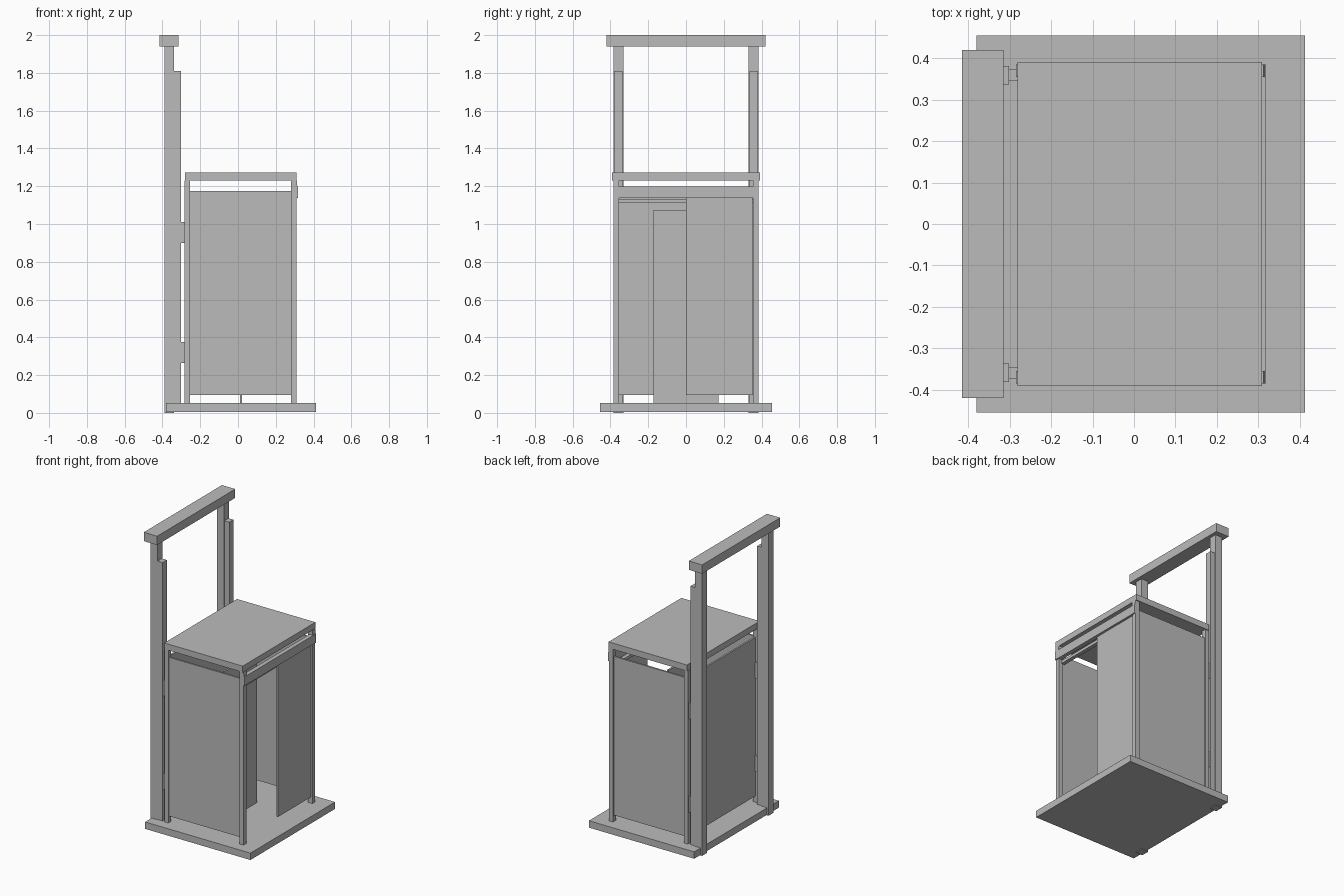
import bpy
import math

grey = bpy.data.materials.new("plain_grey")
grey.diffuse_color = (0.5, 0.5, 0.5, 1)


def box(name, x, y, z, tilt=0):
    """Box from (min, max) ranges, optionally tilted about the y axis."""
    bpy.ops.mesh.primitive_cube_add(size=1)
    ob = bpy.context.object
    ob.name = name
    ob.location = [(r[0] + r[1]) / 2 for r in (x, y, z)]
    ob.scale = [r[1] - r[0] for r in (x, y, z)]
    ob.rotation_euler[1] = tilt
    ob.data.materials.append(grey)
    return ob


def pair(name, x, y, z, tilt=0):
    """The same box on the front and back sides."""
    box(name + "_front", x, (-y[1], -y[0]), z, tilt)
    box(name + "_back", x, y, z, tilt)


# Floor plate
box("base", (-0.38, 0.412), (-0.455, 0.455), (0.005, 0.052))

# Mast: two posts with guide rails and a cross beam
pair("mast_post", (-0.39, -0.338), (0.33, 0.385), (0, 1.94))
pair("guide_rail", (-0.338, -0.301), (0.336, 0.381), (0.052, 1.81))
box("top_beam", (-0.415, -0.315), (-0.42, 0.42), (1.94, 2.0))

# Sliding brackets joining the cabin to the rails
pair("lower_bracket", (-0.305, -0.278), (0.345, 0.374), (0.265, 0.375))
pair("upper_bracket", (-0.305, -0.278), (0.345, 0.374), (0.90, 1.01))

# Cabin frame and roof
pair("rear_cabin_post", (-0.284, -0.255), (0.355, 0.385), (0.052, 1.23))
pair("front_cabin_post", (0.28, 0.311), (0.355, 0.385), (0.052, 1.23))
box("roof", (-0.281, 0.309), (-0.391, 0.391), (1.23, 1.272))

# Cabin walls
pair("side_panel", (-0.255, 0.28), (0.364, 0.376), (0.095, 1.175))
box("rear_panel", (-0.276, -0.264), (-0.355, 0.355), (0.095, 1.175))

# Door header with end brackets, door track, half-width door
box("door_header", (0.289, 0.318), (-0.385, 0.385), (1.138, 1.198))
pair("header_bracket", (0.285, 0.315), (0.355, 0.385), (1.14, 1.23), math.radians(-4))
box("door_track", (0.265, 0.291), (-0.355, 0.355), (1.11, 1.13))
box("door", (0.291, 0.302), (0, 0.352), (0.095, 1.14))

# Narrow upright panel in the middle of the cabin
box("inner_panel", (0.01, 0.022), (-0.172, 0.172), (0.052, 1.075))
